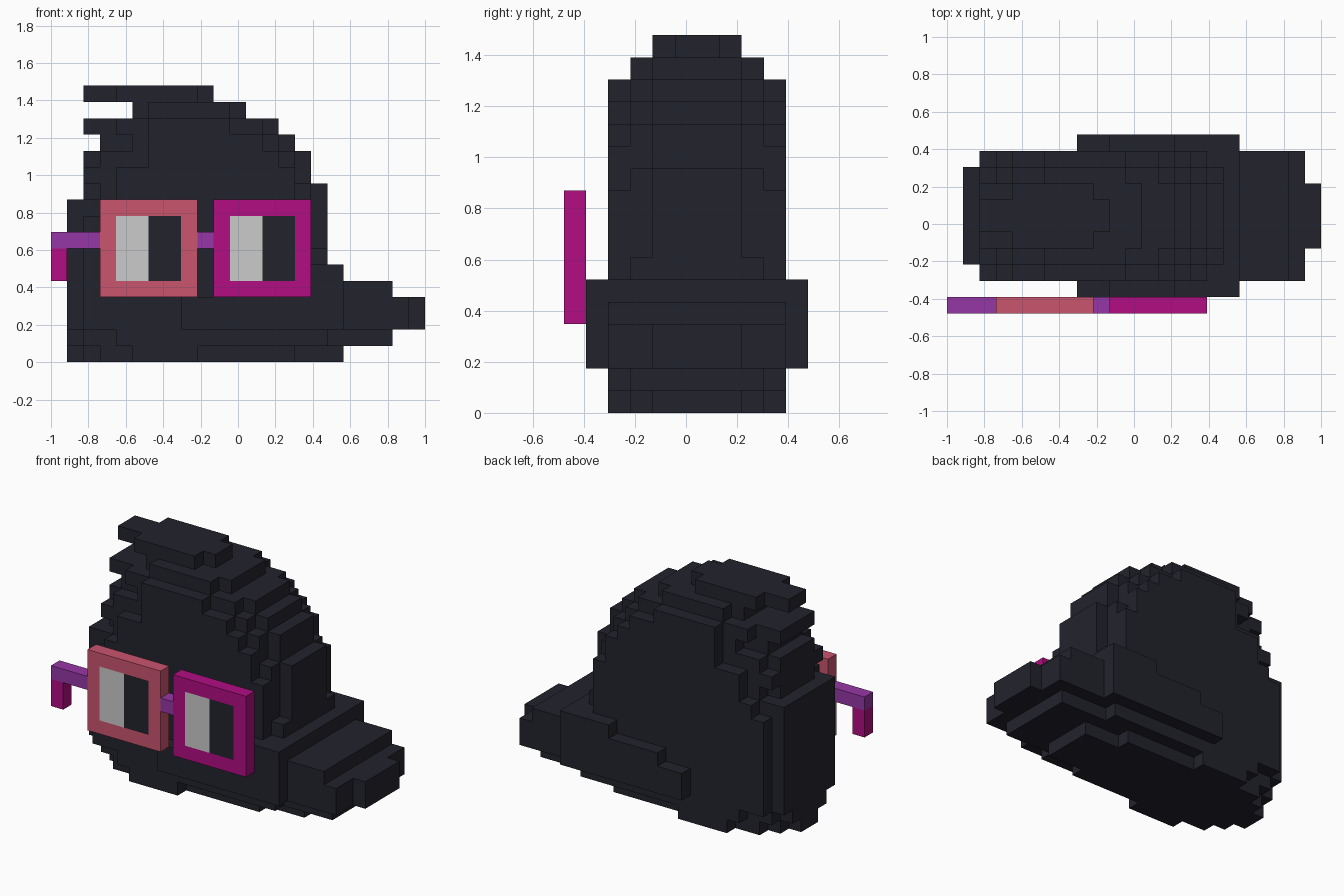
import bpy, bmesh
from mathutils import Vector

if "Cube" in bpy.data.objects:
    bpy.data.objects.remove(bpy.data.objects["Cube"])

U = 2 / 23                         # one block
ORIGIN = Vector((-1, -5.5 * U, 0))


def material(name, rgb):
    m = bpy.data.materials.new(name)
    m.diffuse_color = (*rgb, 1)
    m.use_nodes = True
    m.node_tree.nodes["Principled BSDF"].inputs["Base Color"].default_value = m.diffuse_color
    return m


CHARCOAL = material("charcoal", (0.016, 0.0165, 0.026))
ROSE = material("rose", (0.59, 0.089, 0.156))
MAGENTA = material("magenta", (0.445, 0.004, 0.223))
PURPLE = material("purple", (0.305, 0.038, 0.376))
PALE = material("pale_grey", (0.597, 0.597, 0.597))


def block_object(name, cells, mat):
    """Merge grid cells into one shell with only its outer faces."""
    bm = bmesh.new()
    verts = {}

    def vert(p):
        if p not in verts:
            verts[p] = bm.verts.new(ORIGIN + Vector(p) * U)
        return verts[p]

    for c in cells:
        for axis in range(3):
            for side in (0, 1):
                n = list(c)
                n[axis] += 2 * side - 1
                if tuple(n) in cells:
                    continue
                a, b = (axis + 1) % 3, (axis + 2) % 3
                loop = []
                for da, db in ((0, 0), (1, 0), (1, 1), (0, 1)):
                    p = list(c)
                    p[axis] += side
                    p[a] += da
                    p[b] += db
                    loop.append(vert(tuple(p)))
                bm.faces.new(loop if side else loop[::-1])
    bmesh.ops.dissolve_limit(bm, angle_limit=0.01, verts=bm.verts[:], edges=bm.edges[:])
    mesh = bpy.data.meshes.new(name)
    bm.to_mesh(mesh)
    bm.free()
    mesh.materials.append(mat)
    obj = bpy.data.objects.new(name, mesh)
    bpy.context.collection.objects.link(obj)
    return obj


def box(x0, x1, y0, y1, z0, z1):
    return {(x, y, z) for x in range(x0, x1) for y in range(y0, y1) for z in range(z0, z1)}


# Body: each layer gives x spans of the outer, middle and core rows
layers = [
    (5, 9, 3, 15, 2, 18),
    (4, 17, 2, 21, 1, 21),
    (2, 22, 1, 22, 1, 23),
    (2, 22, 1, 22, 1, 23),
    (2, 21, 1, 21, 1, 21),
    (2, 17, 1, 18, 1, 18),
    (2, 16, 1, 17, 1, 17),
    (2, 16, 1, 16, 1, 17),
    (2, 16, 1, 16, 1, 17),
    (3, 16, 1, 16, 1, 17),
    (4, 15, 3, 16, 2, 17),
    (4, 15, 2, 15, 2, 16),
    (6, 14, 3, 15, 2, 16),
    (6, 13, 5, 14, 3, 15),
    (6, 11, 4, 13, 2, 14),
    (0, 0, 6, 11, 5, 12),
    (0, 0, 0, 0, 4, 9),
]
body = set()
for z, (a0, a1, b0, b1, c0, c1) in enumerate(layers):
    for x0, x1, y0, y1 in ((a0, a1, 2, 10), (b0, b1, 3, 9), (c0, c1, 4, 8)):
        body |= box(x0, x1, y0, y1, z, z + 1)
body |= box(2, 10, 5, 7, 16, 17)       # crest tip
body |= box(1, 2, 5, 7, 0, 1)          # rear of the base

# Side ledges, stepping up towards the tail
for y in (1, 10):
    body |= box(8, 18, y, y + 1, 2, 4)
    body |= box(10, 18, y, y + 1, 4, 5)
    body |= box(14, 18, y, y + 1, 5, 6)
    body |= box(14, 18, 2 if y == 1 else 9, 3 if y == 1 else 10, 5, 6)
block_object("body", body, CHARCOAL)

# Glasses: two square frames with split lenses
for side, x, mat in (("left", 3, ROSE), ("right", 10, MAGENTA)):
    frame = box(x, x + 6, 0, 1, 4, 10) - box(x + 1, x + 5, 0, 1, 5, 9)
    block_object(side + "_frame", frame, mat)
    block_object(side + "_lens_light", box(x + 1, x + 3, 0, 1, 5, 9), PALE)
    block_object(side + "_lens_dark", box(x + 3, x + 5, 0, 1, 5, 9), CHARCOAL)

# Bridge, arm and arm tip
block_object("bridge", box(9, 10, 0, 1, 7, 8), PURPLE)
block_object("arm", box(0, 3, 0, 1, 7, 8), PURPLE)
block_object("arm_tip", box(0, 1, 0, 1, 5, 7), MAGENTA)
